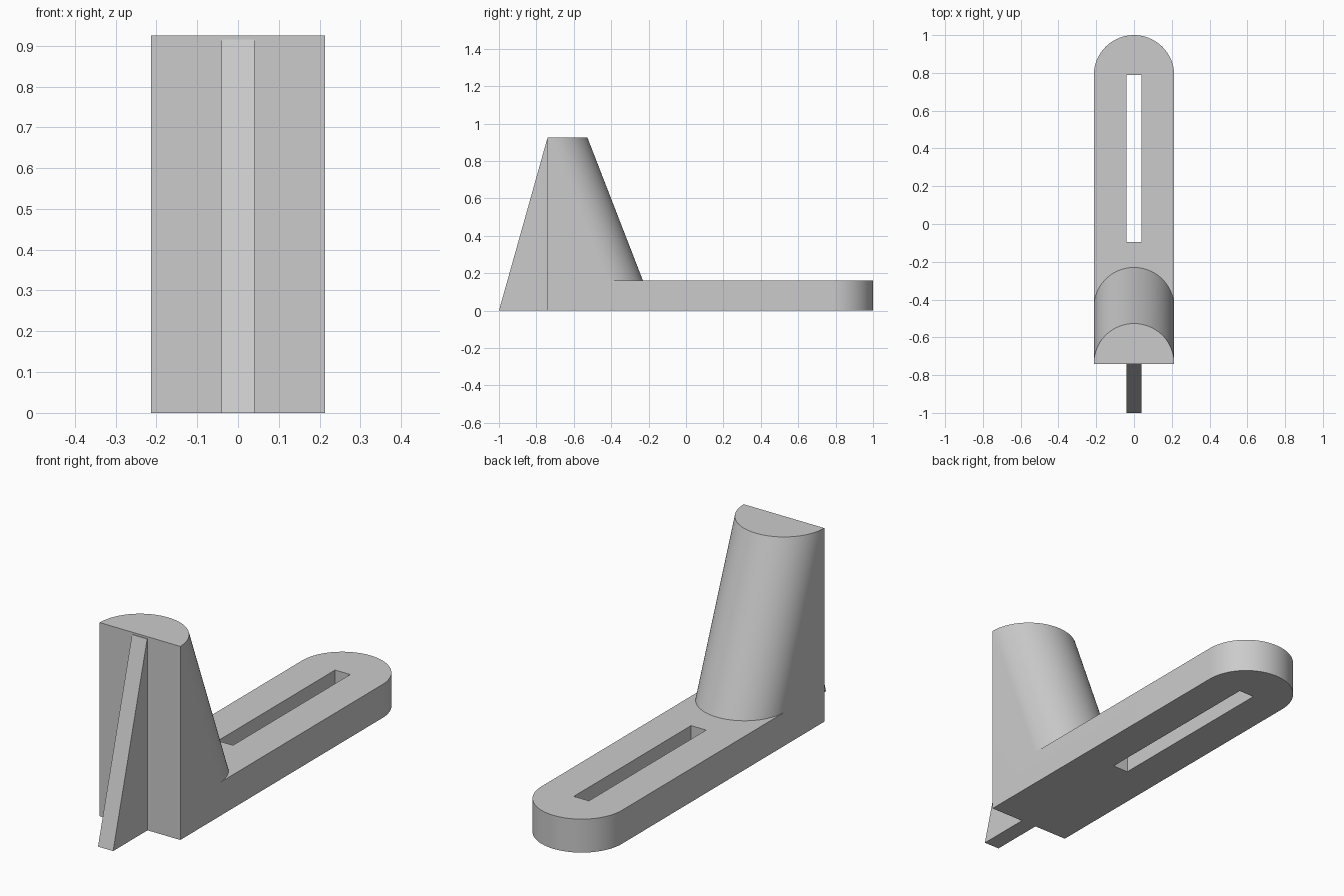
import bpy, bmesh, math
from mathutils import Vector

if "Cube" in bpy.data.objects:
    bpy.data.objects.remove(bpy.data.objects["Cube"], do_unlink=True)

RADIUS = 0.213        # half width of the base and column
FRONT = -0.74         # flat front plane
BASE_TOP = 0.16
HEIGHT = 0.925
SEGMENTS = 48

grey = bpy.data.materials.new("mid grey")
grey.use_nodes = True
colour = (0.6, 0.6, 0.6, 1)
grey.diffuse_color = colour
grey.node_tree.nodes["Principled BSDF"].inputs["Base Color"].default_value = colour


def loft(name, lower, upper):
    """Solid between two matching outlines."""
    bm = bmesh.new()
    a = [bm.verts.new(p) for p in lower]
    b = [bm.verts.new(p) for p in upper]
    bm.faces.new(a)
    bm.faces.new(b)
    for i in range(len(a)):
        j = (i + 1) % len(a)
        bm.faces.new((a[i], a[j], b[j], b[i]))
    bmesh.ops.remove_doubles(bm, verts=bm.verts, dist=1e-6)
    bmesh.ops.recalc_face_normals(bm, faces=bm.faces)
    mesh = bpy.data.meshes.new(name)
    bm.to_mesh(mesh)
    bm.free()
    mesh.materials.append(grey)
    obj = bpy.data.objects.new(name, mesh)
    bpy.context.collection.objects.link(obj)
    return obj


def rounded_outline(centre, z):
    """Straight front and sides, closed by a half circle at the back."""
    arc = [Vector((RADIUS * math.cos(math.pi * i / SEGMENTS),
                   centre + RADIUS * math.sin(math.pi * i / SEGMENTS), z))
           for i in range(SEGMENTS + 1)]
    arc[0].x, arc[-1].x = RADIUS, -RADIUS
    return arc + [Vector((-RADIUS, FRONT, z)), Vector((RADIUS, FRONT, z))]


def box_outline(x, y0, y1, z):
    return [(-x, y0, z), (x, y0, z), (x, y1, z), (-x, y1, z)]


def combine(target, other, operation):
    mod = target.modifiers.new(operation.lower(), "BOOLEAN")
    mod.operation, mod.solver, mod.object = operation, "EXACT", other
    bpy.context.view_layer.objects.active = target
    bpy.ops.object.modifier_apply(modifier=mod.name)
    bpy.data.objects.remove(other, do_unlink=True)


# Base bar with a rounded end and a long slot
bracket = loft("slotted_bracket", rounded_outline(1 - RADIUS, 0),
               rounded_outline(1 - RADIUS, BASE_TOP))
slot = loft("slot_cutter", box_outline(0.04, -0.095, 0.79, -0.1),
            box_outline(0.04, -0.095, 0.79, 0.3))
combine(bracket, slot, "DIFFERENCE")

# Column whose rounded back leans toward the front plane
foot = -0.23 - RADIUS
slope = (foot - FRONT) / (HEIGHT - BASE_TOP)
sunk = BASE_TOP / 2
column = loft("column", rounded_outline(foot + slope * sunk, BASE_TOP - sunk),
              rounded_outline(FRONT, HEIGHT))
combine(bracket, column, "UNION")

# Thin tapered rib on the front
rib = loft("front_rib", box_outline(0.04, -1, FRONT + 0.03, 0),
           box_outline(0.04, FRONT - 0.003, FRONT + 0.03, 0.915))
combine(bracket, rib, "UNION")

# Clean flat regions, then shade
bm = bmesh.new()
bm.from_mesh(bracket.data)
bmesh.ops.remove_doubles(bm, verts=bm.verts, dist=1e-5)
bmesh.ops.dissolve_limit(bm, angle_limit=math.radians(0.5),
                         verts=bm.verts, edges=bm.edges)
bmesh.ops.recalc_face_normals(bm, faces=bm.faces)
bm.to_mesh(bracket.data)
bm.free()
bpy.ops.object.select_all(action="DESELECT")
bracket.select_set(True)
bpy.context.view_layer.objects.active = bracket
bpy.ops.object.shade_smooth_by_angle(angle=math.radians(30))
